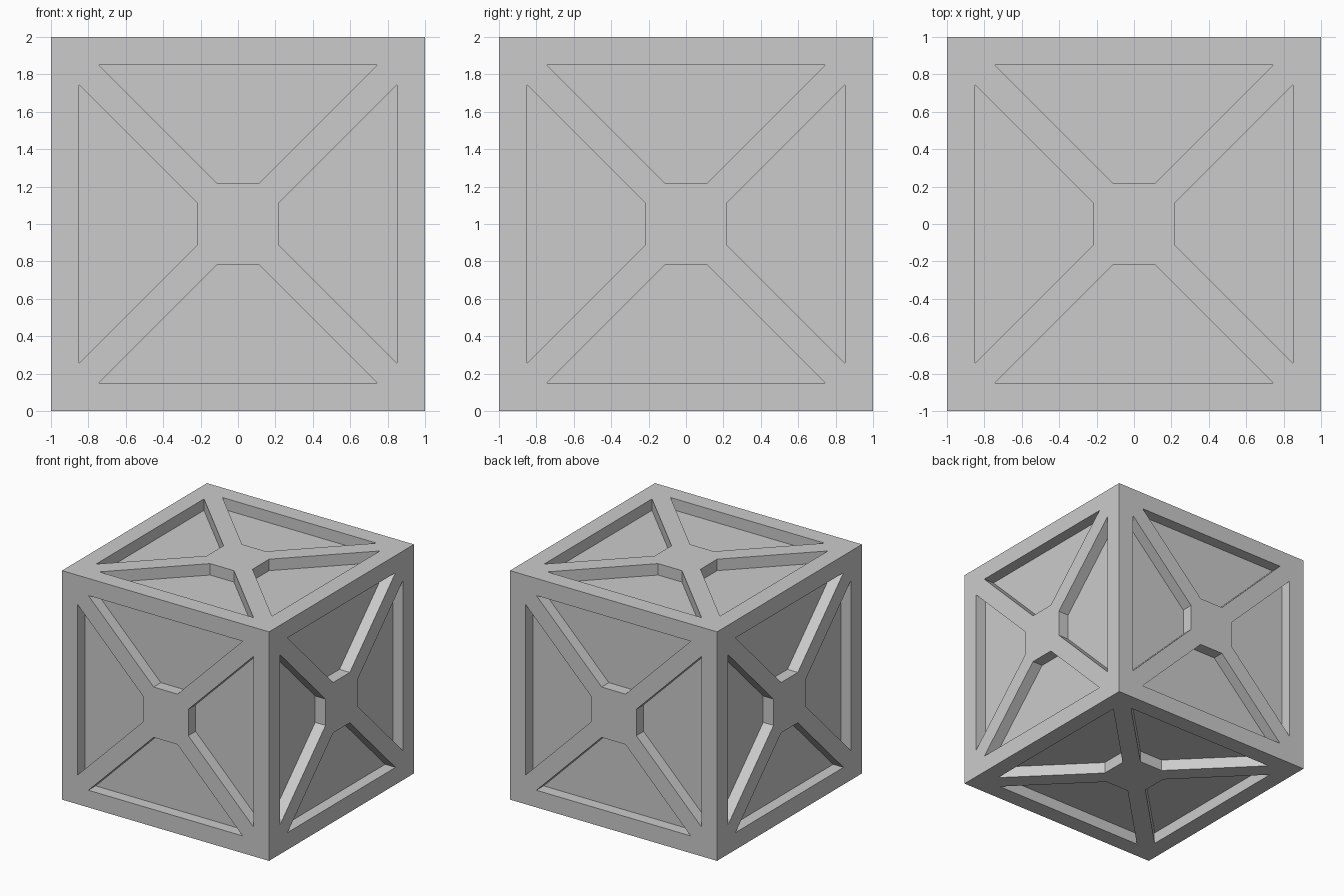
import bpy, bmesh
from math import radians
from mathutils import Matrix, Vector

if "Cube" in bpy.data.objects:
    bpy.data.objects.remove(bpy.data.objects["Cube"])

DEPTH = 0.10      # pocket depth
OUT, INN = 0.85, 0.22   # outer and inner edge of a pocket from face centre
GAP = 0.105       # offset of the diagonal struts

# solid crate body
bpy.ops.mesh.primitive_cube_add(size=2, location=(0, 0, 1))
crate = bpy.context.object
crate.name = "crate_body"

# trapezoid pocket profile on the top face
profile = [(-(OUT - GAP), OUT), (-(INN - GAP), INN), (INN - GAP, INN), (OUT - GAP, OUT)]

# six face orientations
faces = [Matrix.Rotation(radians(a), 4, 'X') for a in (0, 90, 180, 270)]
faces += [Matrix.Rotation(radians(a), 4, 'Y') for a in (90, 270)]

# all pocket prisms in one cutter mesh
bm = bmesh.new()
for face in faces:
    for k in range(4):
        m = Matrix.Translation((0, 0, 1)) @ face @ Matrix.Rotation(radians(90 * k), 4, 'Z')
        low = [bm.verts.new(m @ Vector((x, y, 1 - DEPTH))) for x, y in profile]
        high = [bm.verts.new(m @ Vector((x, y, 1.1))) for x, y in profile]
        bm.faces.new(low[::-1])
        bm.faces.new(high)
        for i in range(4):
            j = (i + 1) % 4
            bm.faces.new((low[i], low[j], high[j], high[i]))
bmesh.ops.recalc_face_normals(bm, faces=bm.faces)
mesh = bpy.data.meshes.new("pocket_cutter")
bm.to_mesh(mesh)
bm.free()
cutter = bpy.data.objects.new("pocket_cutter", mesh)
bpy.context.collection.objects.link(cutter)
cutter.hide_render = True

# carve the pockets
mod = crate.modifiers.new("pockets", 'BOOLEAN')
mod.operation = 'DIFFERENCE'
mod.solver = 'EXACT'
mod.object = cutter
bpy.context.view_layer.objects.active = crate
bpy.ops.object.modifier_apply(modifier=mod.name)
bpy.data.objects.remove(cutter, do_unlink=True)
